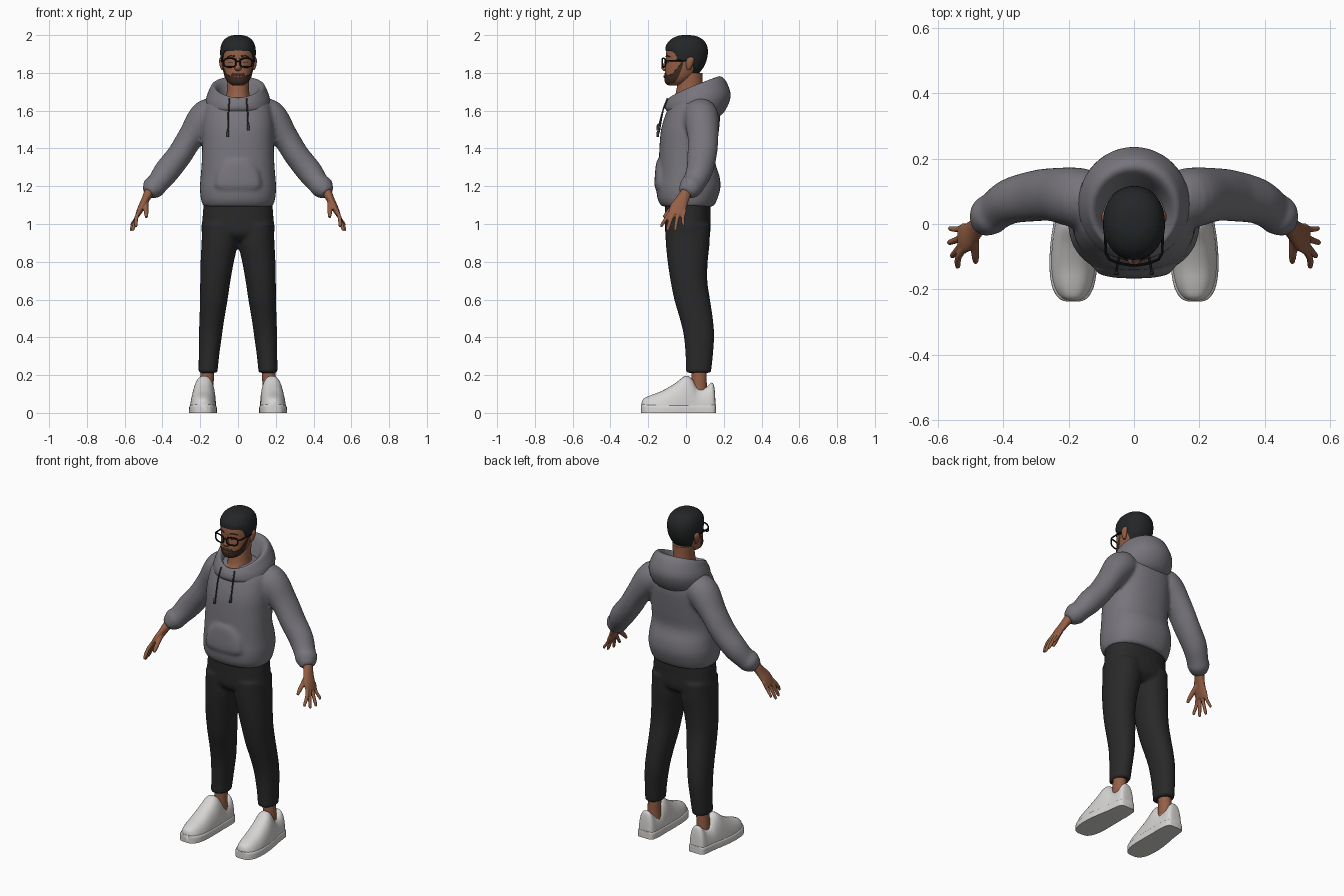
import bpy, bmesh, math
from mathutils import Vector

if "Cube" in bpy.data.objects:
    bpy.data.objects.remove(bpy.data.objects["Cube"])

def material(name, c):
    m = bpy.data.materials.new(name)
    m.diffuse_color = (*c, 1)
    m.use_nodes = True
    m.node_tree.nodes["Principled BSDF"].inputs["Base Color"].default_value = m.diffuse_color
    return m

GREY = material("hoodie grey", (0.185, 0.178, 0.20))
BLACK = material("trouser black", (0.022, 0.022, 0.023))
HAIR = material("hair black", (0.017, 0.019, 0.020))
SKIN = material("skin brown", (0.30, 0.115, 0.06))
BEARD = material("beard brown", (0.05, 0.025, 0.017))
LIPS = material("lip brown", (0.20, 0.065, 0.045))
WHITE = material("shoe white", (0.68, 0.665, 0.65))
FRAME = material("frame black", (0.008, 0.008, 0.009))
CORD = material("cord dark grey", (0.045, 0.045, 0.05))

def spline(rows, n=5):
    """Catmull-Rom interpolation through rows of numbers."""
    out = []
    for i in range(len(rows) - 1):
        p = [rows[max(0, min(len(rows) - 1, i + k))] for k in (-1, 0, 1, 2)]
        for j in range(n):
            t = j / n
            out.append([0.5 * (2 * b + (c - a) * t + (2 * a - 5 * b + 4 * c - d) * t * t
                        + (3 * b - a - 3 * c + d) * t ** 3) for a, b, c, d in zip(*p)])
    return out + [list(rows[-1])]

def skin(bm, rings, cap=True, closed=True):
    vs = [[bm.verts.new(p) for p in r] for r in rings]
    n = len(vs[0])
    for r0, r1 in zip(vs, vs[1:]):
        for i in range(n if closed else n - 1):
            j = (i + 1) % n
            bm.faces.new((r0[i], r0[j], r1[j], r1[i]))
    if cap:
        bm.faces.new(vs[0])
        bm.faces.new(vs[-1])

def spow(v, p):
    return math.copysign(abs(v) ** p, v)

def stack(bm, rows, side=1, p=1.0, seg=32, n=5):
    """Horizontal rings: z, centre x, half width, front y, back y."""
    rings = []
    for z, cx, rx, yf, yb in spline(rows, n):
        ang = [math.tau * i / seg for i in range(seg)]
        rings.append([(side * (cx + rx * spow(math.sin(a), p)),
                       (yf + yb) / 2 - (yb - yf) / 2 * spow(math.cos(a), p), z) for a in ang])
    skin(bm, rings)

def sweep(bm, rows, side=1, seg=16, n=5):
    """Rings along a path: x, y, z, radius across, radius in depth."""
    pts = spline(rows, n)
    rings = []
    for i, (x, y, z, ru, rv) in enumerate(pts):
        t = (Vector(pts[min(i + 1, len(pts) - 1)][:3]) - Vector(pts[max(i - 1, 0)][:3])).normalized()
        v = Vector((0, 1, 0))
        v = (v - t * v.dot(t)).normalized()
        u = t.cross(v)
        ring = [Vector((x, y, z)) + u * ru * math.cos(a) + v * rv * math.sin(a)
                for a in (math.tau * k / seg for k in range(seg))]
        rings.append([(side * q.x, q.y, q.z) for q in ring])
    skin(bm, rings)

def finish(name, bm, mat, voxel=0, smooth=3):
    bmesh.ops.recalc_face_normals(bm, faces=bm.faces)
    me = bpy.data.meshes.new(name)
    bm.to_mesh(me)
    bm.free()
    ob = bpy.data.objects.new(name, me)
    bpy.context.collection.objects.link(ob)
    me.materials.append(mat)
    bpy.ops.object.select_all(action='DESELECT')
    ob.select_set(True)
    bpy.context.view_layer.objects.active = ob
    if voxel:  # fuse overlapping lofts into one soft surface
        r = ob.modifiers.new("fuse", 'REMESH')
        r.mode, r.voxel_size, r.use_smooth_shade = 'VOXEL', voxel, True
        s = ob.modifiers.new("soften", 'SMOOTH')
        s.factor, s.iterations = 0.5, smooth
    else:
        bpy.ops.object.shade_smooth_by_angle(angle=math.radians(50))
    return ob

# Hoodie body, pocket bulge and sleeves
bm = bmesh.new()
stack(bm, [(1.092, 0, .183, -.128, .145), (1.13, 0, .196, -.15, .165), (1.19, 0, .202, -.156, .182),
           (1.25, 0, .198, -.15, .178), (1.33, 0, .192, -.144, .155), (1.42, 0, .19, -.14, .165),
           (1.5, 0, .19, -.132, .175), (1.57, 0, .185, -.112, .18), (1.63, 0, .17, -.085, .17),
           (1.665, 0, .13, -.06, .14), (1.68, 0, .06, -.03, .10)], p=.85, seg=40)
stack(bm, [(1.17, 0, .08, -.15, -.1), (1.2, 0, .12, -.166, -.1), (1.27, 0, .11, -.164, -.1),
           (1.33, 0, .075, -.156, -.1), (1.345, 0, .06, -.14, -.1)], p=.8)
for s in (1, -1):
    sweep(bm, [(.09, .075, 1.585, .07, .07), (.165, .08, 1.57, .09, .092), (.25, .09, 1.46, .07, .082),
               (.31, .085, 1.365, .067, .078), (.378, .07, 1.278, .068, .07), (.425, .04, 1.215, .058, .062),
               (.445, .025, 1.195, .062, .063), (.462, .01, 1.175, .05, .052), (.475, 0, 1.16, .036, .04)],
          s, seg=24)
finish("hoodie_body", bm, GREY, .011, 4)

# Hood: front z, back z, half width, front y, back y
bm = bmesh.new()
rings = []
for zf, zb, rx, yf, yb in spline([(1.585, 1.55, .13, -.09, .14), (1.61, 1.59, .165, -.11, .2),
                                  (1.635, 1.675, .17, -.11, .236), (1.655, 1.75, .152, -.1, .215),
                                  (1.668, 1.782, .135, -.088, .182), (1.66, 1.76, .112, -.075, .15),
                                  (1.63, 1.66, .085, -.055, .11)]):
    ring = []
    for k in range(48):
        a = math.tau * k / 48
        f = (1 - math.cos(a)) / 2
        ring.append((rx * math.sin(a), yf + (yb - yf) * f, zf + (zb - zf) * f ** .8))
    rings.append(ring)
skin(bm, rings, cap=False)
finish("hood", bm, GREY)

# Drawstrings with thick tips
for s, zt in ((-1, 1.46), (1, 1.495)):
    bm = bmesh.new()
    sweep(bm, [(.045, -.098, 1.665, .004, .004), (.05, -.122, 1.6, .004, .004),
               (.053, -.14, zt + .04, .004, .004), (.054, -.148, zt + .025, .007, .007),
               (.054, -.15, zt, .007, .007)], s, seg=8)
    finish("drawstring", bm, CORD)

# Trousers
bm = bmesh.new()
stack(bm, [(.91, 0, .10, -.07, .09), (.95, 0, .188, -.108, .127), (1.03, 0, .188, -.112, .13),
           (1.13, 0, .18, -.11, .13)], p=.85)
for s in (1, -1):
    stack(bm, [(.212, .159, .05, 0, .132), (.3, .154, .054, -.002, .142), (.41, .146, .061, -.012, .149),
               (.5, .138, .066, -.033, .142), (.6, .128, .073, -.062, .127), (.7, .12, .08, -.082, .113),
               (.8, .11, .088, -.097, .115), (.9, .097, .096, -.107, .125), (1.0, .095, .094, -.11, .128)],
          s, p=.92)
finish("trousers", bm, BLACK, .010, 2)

# Ankles, hands
for s in (1, -1):
    bm = bmesh.new()
    stack(bm, [(.06, .165, .04, .025, .115), (.15, .165, .036, .03, .11), (.28, .16, .038, .03, .11)], s)
    finish("ankle", bm, SKIN)
    bm = bmesh.new()
    sweep(bm, [(.458, .012, 1.195, .026, .03), (.475, -.003, 1.16, .025, .03), (.492, -.022, 1.125, .021, .036),
               (.513, -.042, 1.085, .018, .044), (.53, -.052, 1.05, .013, .042)], s)
    for y0, x1, y1, z1, r in ((-.086, .54, -.128, .983, .0105), (-.063, .555, -.096, .964, .011),
                              (-.039, .564, -.056, .964, .0105), (-.017, .562, -.014, .988, .0095)):
        sweep(bm, [(.52, y0 + .012, 1.075, r, r), (.538, y0 * .6 + y1 * .4, 1.033, r, r),
                   (x1, y1, z1 + .012, r * .85, r * .85), (x1, y1, z1, r * .5, r * .5)], s, seg=10)
    sweep(bm, [(.49, -.025, 1.125, .016, .018), (.488, -.065, 1.09, .014, .014),
               (.486, -.098, 1.058, .012, .012), (.485, -.118, 1.035, .008, .008)], s, seg=10)
    finish("hand", bm, SKIN, .0045, 2)

# Shoes: arched sections along y (y, centre x, half width, height)
SHOE = [(-.236, .187, .015, .05), (-.225, .187, .04, .074), (-.19, .187, .06, .092), (-.13, .186, .069, .115),
        (-.06, .184, .068, .155), (-.005, .18, .064, .195), (.03, .177, .06, .182), (.06, .174, .058, .137),
        (.1, .172, .055, .132), (.135, .172, .05, .16), (.15, .172, .042, .135), (.156, .172, .03, .06)]
for s in (1, -1):
    for name, p, grow, top in (("shoe_upper", .8, 0, 1), ("shoe_sole", .3, .004, .045)):
        bm = bmesh.new()
        rings = []
        for y, cx, w, h in spline(SHOE, 4):
            ang = [math.pi * k / 20 for k in range(21)]
            rings.append([(s * (cx + (w + grow) * spow(math.cos(a), p)), y + (grow if y > 0 else -grow) * .5,
                           min(h, top) * abs(math.sin(a)) ** p) for a in ang])
        skin(bm, rings)
        finish(name, bm, WHITE)

# Head and neck
HEAD = [(1.732, 0, .022, -.088, -.04), (1.745, 0, .046, -.106, -.005), (1.775, 0, .066, -.112, .04),
        (1.82, 0, .078, -.110, .08), (1.86, 0, .083, -.107, .098), (1.90, 0, .085, -.106, .106),
        (1.935, 0, .081, -.099, .102), (1.962, 0, .068, -.08, .085), (1.978, 0, .049, -.056, .062),
        (1.987, 0, .028, -.03, .035), (1.99, 0, .006, -.004, .008)]
bm = bmesh.new()
stack(bm, HEAD, p=.92, seg=48)
finish("head", bm, SKIN)
bm = bmesh.new()
stack(bm, [(1.6, 0, .1, -.085, .11), (1.645, 0, .08, -.078, .1), (1.68, 0, .062, -.058, .092),
           (1.74, 0, .058, -.045, .088), (1.80, 0, .06, -.03, .088)])
finish("neck", bm, SKIN)

# Nose and ears
bm = bmesh.new()
stack(bm, [(1.811, 0, .01, -.118, -.09), (1.819, 0, .019, -.127, -.09), (1.83, 0, .016, -.131, -.09),
           (1.85, 0, .010, -.119, -.09), (1.88, 0, .009, -.109, -.09)], seg=16)
finish("nose", bm, SKIN)
for s in (1, -1):
    bm = bmesh.new()
    stack(bm, [(1.815, .08, .006, .008, .022), (1.83, .084, .011, .002, .03), (1.86, .087, .013, .0, .042),
               (1.877, .086, .011, .006, .042), (1.885, .083, .005, .014, .034)], s, seg=16)
    finish("ear", bm, SKIN)

PROFILE = spline(HEAD, 6)
def on_head(a, z, off):
    """Point on the head at angle a from the front, height z, lifted by off."""
    z = max(PROFILE[0][0], min(PROFILE[-1][0] - 1e-5, z))
    r0, r1 = next((p, q) for p, q in zip(PROFILE, PROFILE[1:]) if p[0] <= z <= q[0])
    t = (z - r0[0]) / (r1[0] - r0[0])
    _, _, rx, yf, yb = [u + (v - u) * t for u, v in zip(r0, r1)]
    return Vector(((rx + off) * spow(math.sin(a), .92),
                   (yf + yb) / 2 - ((yb - yf) / 2 + off) * spow(math.cos(a), .92), z))

def edge(keys, d):
    """Piecewise-linear height against angle in degrees."""
    for (d0, z0), (d1, z1) in zip(keys, keys[1:]):
        if d <= d1:
            return z0 + (z1 - z0) * (d - d0) / (d1 - d0)
    return keys[-1][1]

def patch(name, mat, d0, d1, lo, hi, off, cols=40, rows=10):
    bm = bmesh.new()
    rings = []
    for j in range(rows + 1):
        t = j / rows
        o = off if 0 < j < rows else -.002
        ring = []
        for i in range(cols + 1):
            d = d0 + (d1 - d0) * i / cols
            z0, z1 = edge(lo, abs(d)), edge(hi, abs(d))
            ring.append(on_head(math.radians(d), z0 + (z1 - z0) * t, o))
        rings.append(ring)
    skin(bm, rings, cap=False, closed=False)
    finish(name, bm, mat)

# Beard, lips, eyebrows
patch("beard", BEARD, -86, 86, [(0, 1.733), (86, 1.745)],
      [(0, 1.802), (22, 1.8), (32, 1.785), (58, 1.795), (72, 1.83), (86, 1.87)], .003, 60, 14)
patch("lips", LIPS, -17, 17, [(0, 1.772), (17, 1.78)], [(0, 1.789), (17, 1.782)], .006, 16, 5)
for s in (1, -1):
    patch("eyebrow", HAIR, s * 10, s * 42, [(0, 1.882), (25, 1.886), (45, 1.88)],
          [(0, 1.889), (25, 1.895), (45, 1.884)], .003, 12, 4)

# Hair cap with a shaped hairline
bm = bmesh.new()
line = [(0, 1.918), (48, 1.915), (62, 1.9), (72, 1.86), (88, 1.855), (98, 1.875), (112, 1.85), (130, 1.8), (180, 1.79)]
rings = []
for j in range(20):
    t = math.sin(max(j - 1, 0) / 18 * math.pi / 2)
    ring = []
    for i in range(72):
        d = -180 + 5 * i
        z0 = edge(line, abs(d))
        q = on_head(math.radians(d), z0 + (1.9895 - z0) * t, -.004 if j == 0 else .006 + .004 * min(1, 3 * t))
        q.z += .01 * t
        ring.append(q)
    rings.append(ring)
skin(bm, rings)
finish("hair", bm, HAIR)

# Glasses: rims, bridge and temples as round wire
def wire(name, pts, cyclic=False, r=.0042):
    cu = bpy.data.curves.new(name, 'CURVE')
    cu.dimensions, cu.bevel_depth, cu.bevel_resolution = '3D', r, 2
    sp = cu.splines.new('POLY')
    sp.points.add(len(pts) - 1)
    for p, q in zip(sp.points, pts):
        p.co = (*q, 1)
    sp.use_cyclic_u = cyclic
    cu.materials.append(FRAME)
    ob = bpy.data.objects.new(name, cu)
    bpy.context.collection.objects.link(ob)
    bpy.ops.object.select_all(action='DESELECT')
    ob.select_set(True)
    bpy.context.view_layer.objects.active = ob
    bpy.ops.object.convert(target='MESH')
    bpy.ops.object.shade_smooth_by_angle()

for s in (1, -1):
    rim = []
    for k in range(28):
        a = math.tau * k / 28
        x = .043 + .032 * spow(math.cos(a), .65)
        rim.append((s * x, -.126 + 3.2 * x * x, 1.854 + .023 * spow(math.sin(a), .65)))
    wire("glasses_rim", rim, True)
    wire("glasses_temple", [(s * .075, -.108, 1.864), (s * .086, -.09, 1.865), (s * .09, .015, 1.866)])
    # Eye slits behind the rims
    patch("eye", FRAME, s * 17, s * 36, [(0, 1.853), (45, 1.853)], [(0, 1.859), (45, 1.859)], .002, 8, 4)
wire("glasses_bridge", [(-.012, -.126, 1.86), (0, -.127, 1.863), (.012, -.126, 1.86)])
